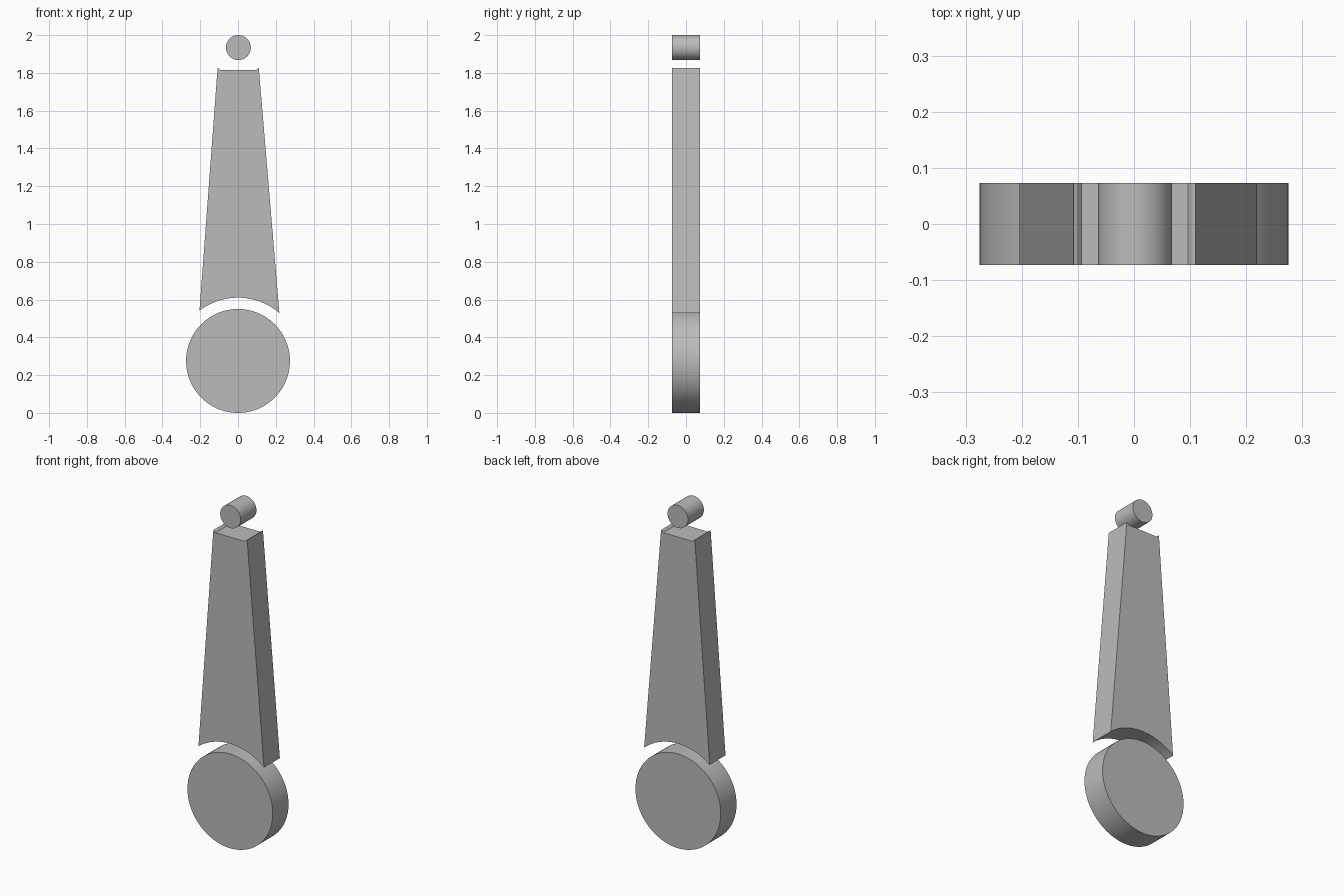
import bpy
import bmesh
from math import sin, cos, pi, asin, radians

cube = bpy.data.objects.get("Cube")
if cube:
    bpy.data.objects.remove(cube, do_unlink=True)

DEPTH = 0.146
DISC_Z, DISC_R = 0.275, 0.275
ARC_R = 0.335

grey = bpy.data.materials.new("plain grey")
grey.use_nodes = True
colour = (0.5, 0.5, 0.5, 1)
grey.diffuse_color = colour
grey.node_tree.nodes["Principled BSDF"].inputs["Base Color"].default_value = colour


def extrude_profile(name, points):
    """Extrude an x-z outline evenly about y = 0."""
    bm = bmesh.new()
    face = bm.faces.new([bm.verts.new((x, -DEPTH / 2, z)) for x, z in points])
    result = bmesh.ops.extrude_face_region(bm, geom=[face])
    verts = [v for v in result["geom"] if isinstance(v, bmesh.types.BMVert)]
    bmesh.ops.translate(bm, verts=verts, vec=(0, DEPTH, 0))
    bmesh.ops.recalc_face_normals(bm, faces=bm.faces)
    mesh = bpy.data.meshes.new(name)
    bm.to_mesh(mesh)
    bm.free()
    mesh.materials.append(grey)
    obj = bpy.data.objects.new(name, mesh)
    bpy.context.collection.objects.link(obj)
    bpy.ops.object.select_all(action="DESELECT")
    obj.select_set(True)
    bpy.context.view_layer.objects.active = obj
    bpy.ops.object.shade_smooth_by_angle(angle=radians(20))
    return obj


def circle(x, z, r, n):
    return [(x + r * cos(2 * pi * i / n), z + r * sin(2 * pi * i / n)) for i in range(n)]


# Round pieces at each end
extrude_profile("bottom_disc", circle(0, DISC_Z, DISC_R, 96))
extrude_profile("top_pin", circle(0.002, 1.934, 0.066, 64))

# Tapered body: concave arc below, shallow lipped recess above
start, end = asin(-0.204 / ARC_R), asin(0.219 / ARC_R)
steps = 32
outline = []
for i in range(steps + 1):
    a = start + (end - start) * i / steps
    outline.append((ARC_R * sin(a), DISC_Z + ARC_R * cos(a)))
outline += [(0.11, 1.827), (0.104, 1.824), (0.096, 1.815),
            (-0.094, 1.815), (-0.102, 1.824), (-0.108, 1.827)]
extrude_profile("tapered_body", outline)
